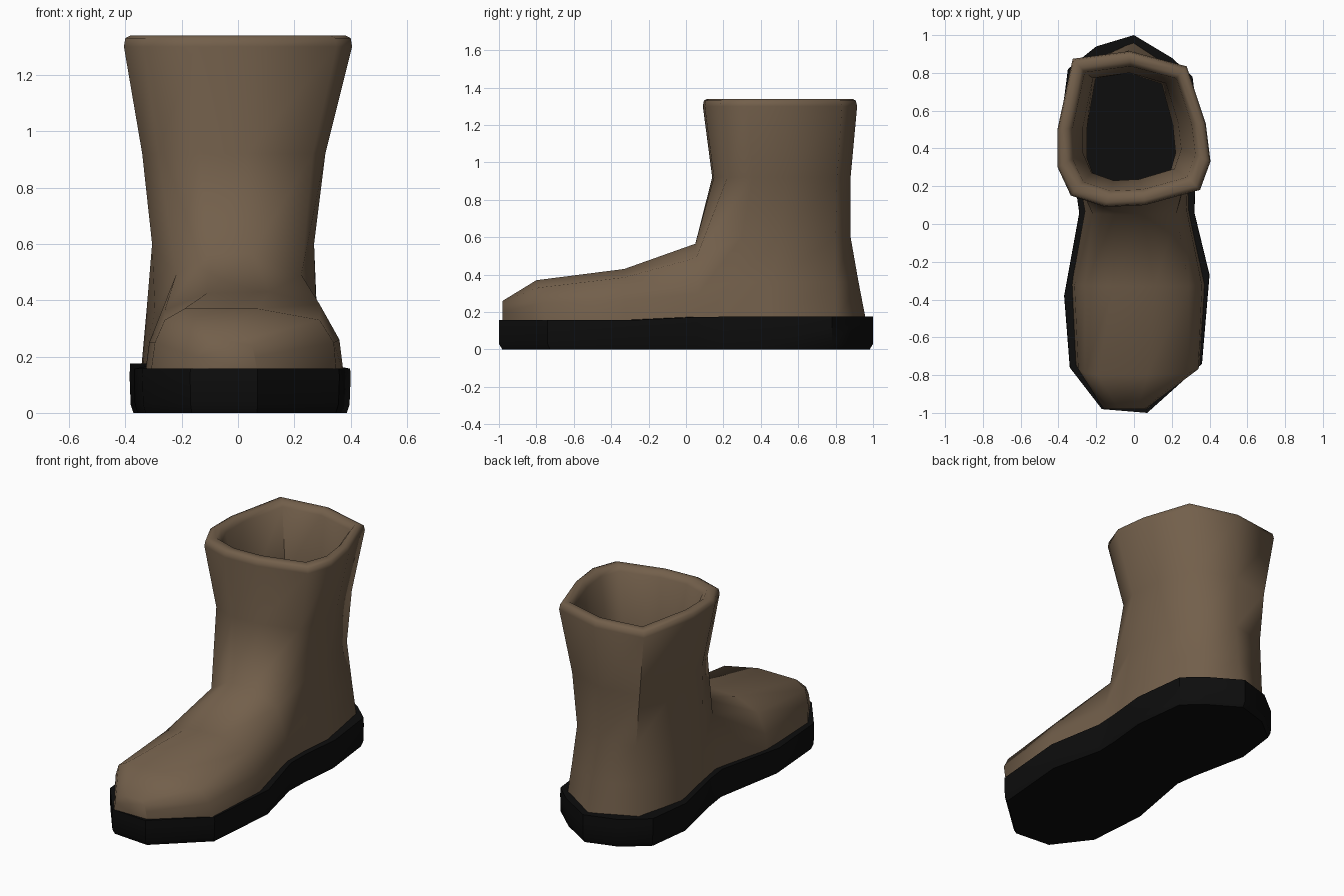
import bpy, bmesh

if "Cube" in bpy.data.objects:
    bpy.data.objects.remove(bpy.data.objects["Cube"])


def material(name, rgb):
    m = bpy.data.materials.new(name)
    m.diffuse_color = (*rgb, 1)
    m.use_nodes = True
    m.node_tree.nodes["Principled BSDF"].inputs["Base Color"].default_value = m.diffuse_color
    return m


def finish(bm, name, mat):
    bmesh.ops.recalc_face_normals(bm, faces=bm.faces)
    me = bpy.data.meshes.new(name)
    bm.to_mesh(me)
    bm.free()
    ob = bpy.data.objects.new(name, me)
    bpy.context.collection.objects.link(ob)
    me.materials.append(mat)
    return ob


def bridge(bm, a, b, closed=False):
    n = len(a)
    for i in range(n if closed else n - 1):
        j = (i + 1) % n
        bm.faces.new((a[i], a[j], b[j], b[i]))


def smooth(ob, angle):
    bpy.ops.object.select_all(action='DESELECT')
    ob.select_set(True)
    bpy.context.view_layer.objects.active = ob
    bpy.ops.object.shade_smooth_by_angle(angle=angle)


leather = material("leather", (0.17, 0.115, 0.07))
rubber = material("rubber", (0.004, 0.004, 0.004))

# Sole: one outline stacked in levels, slightly thicker under the heel
outline = [(-.17, -.98), (.07, -1), (.36, -.74), (.40, -.27), (.32, .06), (.325, .2),
           (.35, .45), (.31, .78), (.2, .88), (0, 1), (-.2, .94), (-.35, .82),
           (-.385, .55), (-.31, .2), (-.29, .06), (-.37, -.38), (-.34, -.76)]
bm = bmesh.new()
rings = []
for s, z, raised in ((.965, 0, 0), (.99, .03, 0), (1, .13, 0), (.995, .157, .018)):
    rings.append([bm.verts.new((x * s, y * (1 + s) / 2 if s < .98 else y,
                                z + raised * min(max((y + .25) / .35, 0), 1)))
                  for x, y in outline])
for a, b in zip(rings, rings[1:]):
    bridge(bm, a, b, True)
bm.faces.new(rings[0])
bm.faces.new(rings[-1])
sole = finish(bm, "sole", rubber)
smooth(sole, 0.7)

# Foot cross-sections from toe to ankle: (base y, top y, left-to-right x/z points)
sections = [
    (-.98, -.98, [(-.16, .14), (-.15, .2), (-.13, .24), (-.08, .26),
                  (.02, .26), (.05, .24), (.06, .2), (.07, .14)]),
    (-.74, -.80, [(-.31, .14), (-.295, .25), (-.26, .33), (-.19, .37),
                  (.07, .37), (.29, .33), (.34, .25), (.35, .14)]),
    (-.32, -.33, [(-.33, .14), (-.315, .25), (-.26, .365), (-.11, .425),
                  (.11, .43), (.29, .385), (.36, .26), (.375, .14)]),
    (.08, .05, [(-.255, .14), (-.26, .3), (-.22, .49), (-.10, .565),
                (.05, .565), (.225, .49), (.28, .3), (.29, .14)])]
bm = bmesh.new()
foot = []
for y0, y1, pts in sections:
    top = max(z for _, z in pts)
    foot.append([bm.verts.new((x, y0 + (y1 - y0) * (z - .14) / (top - .14), z))
                 for x, z in pts])
for a, b in zip(foot, foot[1:]):
    bridge(bm, a, b)
bm.faces.new(foot[0])
ankle = foot[-1]

# Shaft cross-section at the cuff: 4 front points, then round the heel
cuff = [(-.33, .15), (-.15, .09), (.06, .10), (.35, .18), (.405, .33), (.38, .53),
        (.28, .83), (-.02, .91), (-.32, .87), (-.40, .5), (-.40, .3)]


def fit(x0, x1, y0, y1):
    return [(x0 + (x + .40) / .805 * (x1 - x0), y0 + (y - .09) / .82 * (y1 - y0))
            for x, y in cuff]


# Heel wall: joins the open edges of the ankle section round the back
ankle_fit = fit(-.305, .27, .06, .88)[4:]
heel = [(.29, .2), (.315, .42), (.25, .80), (0, .965), (-.27, .84), (-.345, .54), (-.285, .25)]
levels = []
for t, z in ((0, .14), (.5, .36), (1, .6)):
    levels.append([bm.verts.new((a[0] + (b[0] - a[0]) * t, a[1] + (b[1] - a[1]) * t, z))
                   for a, b in zip(heel, ankle_fit)])
walls = [[ankle[7 - i]] + lv + [ankle[i]] for i, lv in enumerate(levels)]
for a, b in zip(walls, walls[1:]):
    bridge(bm, a, b)

# Shaft rising to a rounded rim
ring = ankle[2:6] + levels[2]
for x0, x1, y0, y1, z in ((-.34, .31, .14, .88, .92), (-.405, .405, .09, .915, 1.30),
                          (-.40, .40, .096, .908, 1.33), (-.38, .38, .115, .89, 1.34)):
    up = [bm.verts.new((x, y, z)) for x, y in fit(x0, x1, y0, y1)]
    bridge(bm, ring, up, True)
    ring = up
# Fold the rim over and line the inside of the shaft
for x0, x1, y0, y1, z in ((-.35, .35, .15, .86, 1.34), (-.325, .325, .175, .835, 1.31),
                          (-.27, .25, .23, .80, .92), (-.25, .22, .2, .80, .6),
                          (-.28, .26, .2, .86, .15)):
    up = [bm.verts.new((x, y, z)) for x, y in fit(x0, x1, y0, y1)]
    bridge(bm, ring, up, True)
    ring = up
upper = finish(bm, "boot_upper", leather)
smooth(upper, 1.2)
